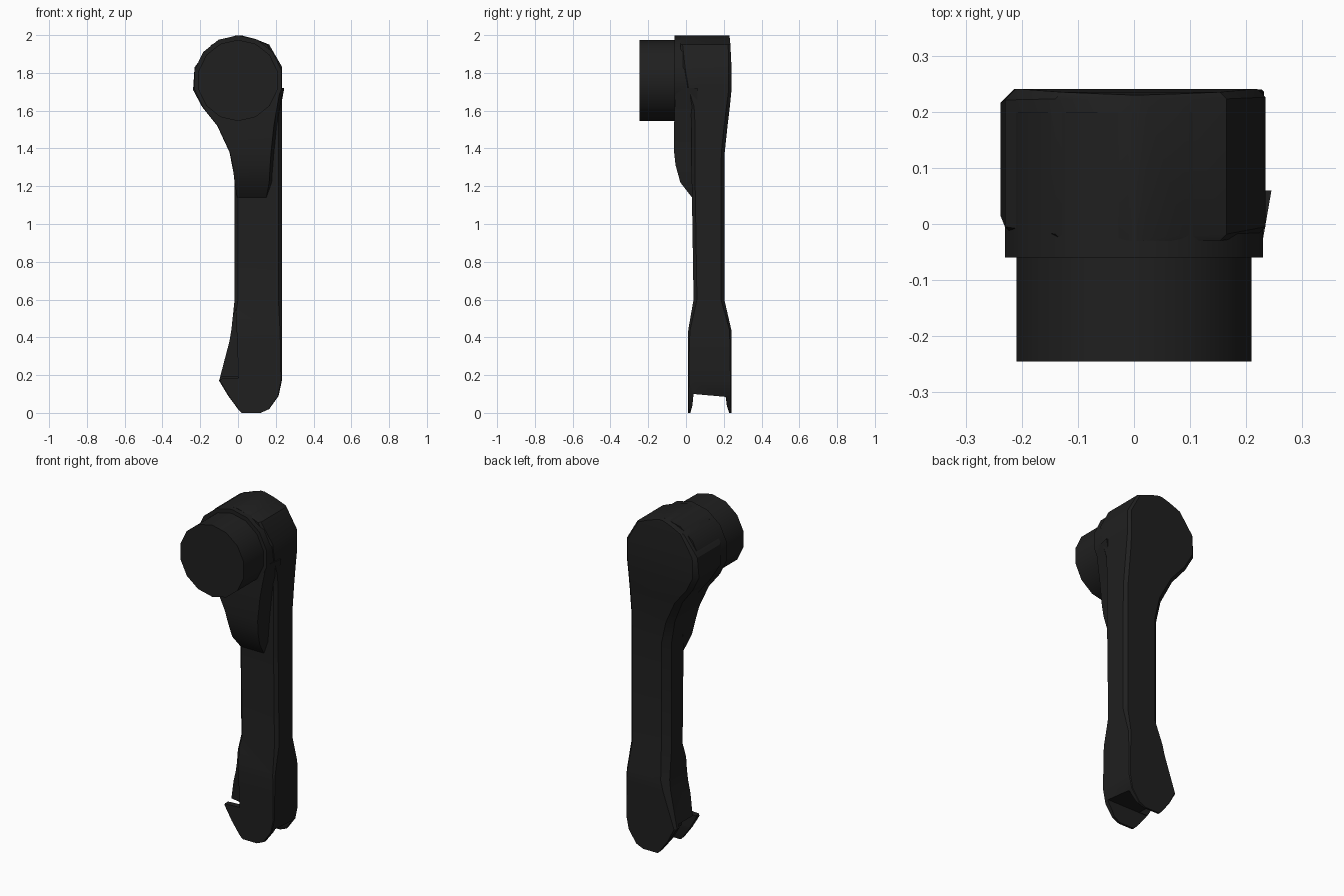
import bpy, bmesh, math
from mathutils import Matrix

dark = bpy.data.materials.new("dark_plastic")
dark.diffuse_color = (0.014, 0.014, 0.014, 1)


def finish(name, bm):
    bmesh.ops.recalc_face_normals(bm, faces=bm.faces)
    me = bpy.data.meshes.new(name)
    bm.to_mesh(me)
    bm.free()
    ob = bpy.data.objects.new(name, me)
    bpy.context.collection.objects.link(ob)
    me.materials.append(dark)
    return ob


def loft(name, rings):
    bm = bmesh.new()
    vs = [[bm.verts.new(p) for p in r] for r in rings]
    n = len(vs[0])
    for a, b in zip(vs, vs[1:]):
        for i in range(n):
            j = (i + 1) % n
            bm.faces.new((a[i], a[j], b[j], b[i]))
    bm.faces.new(vs[0])
    bm.faces.new(vs[-1])
    return finish(name, bm)


def section(z, xl, xr, yf, yb, c, cl):
    # rectangle with chamfered corners, back-left corner cut by cl
    return [(xl + c, yf, z), (xr - c, yf, z), (xr, yf + c, z), (xr, yb - c, z),
            (xr - c, yb, z), (xl + cl, yb, z), (xl, yb - cl, z), (xl, yf + c, z)]


def drum(name, r, zc, y0, y1, sides):
    bm = bmesh.new()
    m = Matrix.Translation((0, (y0 + y1) / 2, zc)) @ Matrix.Rotation(math.pi / 2, 4, 'X')
    bmesh.ops.create_cone(bm, cap_ends=True, segments=sides, radius1=r, radius2=r,
                          depth=y1 - y0, matrix=m)
    return finish(name, bm)


def cut(ob, cutter):
    cutter.hide_render = True
    mod = ob.modifiers.new("cut", 'BOOLEAN')
    mod.operation = 'DIFFERENCE'
    mod.solver = 'EXACT'
    mod.object = cutter
    bpy.context.view_layer.objects.active = ob
    bpy.ops.object.modifier_apply(modifier=mod.name)
    bpy.data.objects.remove(cutter)


# Long arm with forked foot and rounded head: z, left, right, front, back, chamfers
arm = loft("arm", [section(*s) for s in (
    (0.00, 0.02, 0.12, 0.010, 0.240, 0.003, 0.003),
    (0.02, 0.00, 0.165, 0.010, 0.240, 0.003, 0.003),
    (0.09, -0.052, 0.215, 0.010, 0.240, 0.004, 0.004),
    (0.17, -0.10, 0.232, 0.010, 0.240, 0.005, 0.012),
    (0.38, -0.045, 0.232, 0.010, 0.240, 0.008, 0.03),
    (0.44, -0.035, 0.232, 0.012, 0.240, 0.01, 0.035),
    (0.60, -0.018, 0.232, 0.040, 0.203, 0.018, 0.04),
    (1.24, -0.018, 0.232, 0.030, 0.203, 0.018, 0.04),
    (1.38, -0.045, 0.232, 0.030, 0.205, 0.018, 0.035),
    (1.52, -0.11, 0.232, 0.030, 0.220, 0.018, 0.03),
    (1.62, -0.19, 0.233, 0.025, 0.232, 0.018, 0.025),
    (1.71, -0.238, 0.234, 0.000, 0.241, 0.015, 0.025),
    (1.83, -0.230, 0.234, -0.02, 0.241, 0.015, 0.02),
    (1.95, -0.14, 0.165, -0.03, 0.235, 0.012, 0.012),
    (1.98, -0.07, 0.09, -0.03, 0.232, 0.01, 0.01),
    (1.998, -0.01, 0.02, -0.03, 0.230, 0.003, 0.003))])

# Slot between the two fork prongs
cut(arm, loft("fork_slot", [[(x, y, z) for y, z in (
    (0.04, 0.10), (0.21, 0.085), (0.216, 0.04), (0.235, -0.02), (0.018, -0.02), (0.034, 0.04))]
    for x in (-0.3, 0.4)]))
# Pocket opening on the left of the fork
cut(arm, loft("fork_pocket", [[(x, y, z) for y, z in (
    (0.045, 0.05), (0.205, 0.05), (0.205, 0.19), (0.045, 0.19))] for x in (-0.3, 0.0)]))
# Sloped relief on the front left of the foot
cut(arm, loft("foot_relief", [
    [(0.003, -0.02, 0.185), (0.003, 0.05, 0.185), (-0.2, 0.10, 0.175), (-0.2, -0.02, 0.175)],
    [(-0.012, -0.02, 0.56), (-0.012, 0.035, 0.56), (-0.2, 0.045, 0.56), (-0.2, -0.02, 0.56)]]))

# Round head front and the round knob on it
head = drum("head", 0.236, 1.763, -0.06, 0.20, 14)
knob = drum("knob", 0.215, 1.76, -0.245, -0.04, 14)

# Curved gusset under the head
gusset = loft("gusset", [[(xl, yf, z), (xr, yf, z), (xr + 0.02, 0.06, z), (xl, 0.06, z)]
              for z, xl, xr, yf in (
    (1.14, -0.005, 0.15, 0.032), (1.22, -0.018, 0.165, -0.03), (1.31, -0.028, 0.17, -0.055),
    (1.38, -0.043, 0.175, -0.063), (1.52, -0.108, 0.19, -0.063), (1.61, -0.18, 0.205, -0.06),
    (1.72, -0.225, 0.225, -0.055))])

for ob in (arm, head, knob, gusset):
    bpy.ops.object.select_all(action='DESELECT')
    ob.select_set(True)
    bpy.context.view_layer.objects.active = ob
    bpy.ops.object.shade_smooth_by_angle(angle=math.radians(30))
